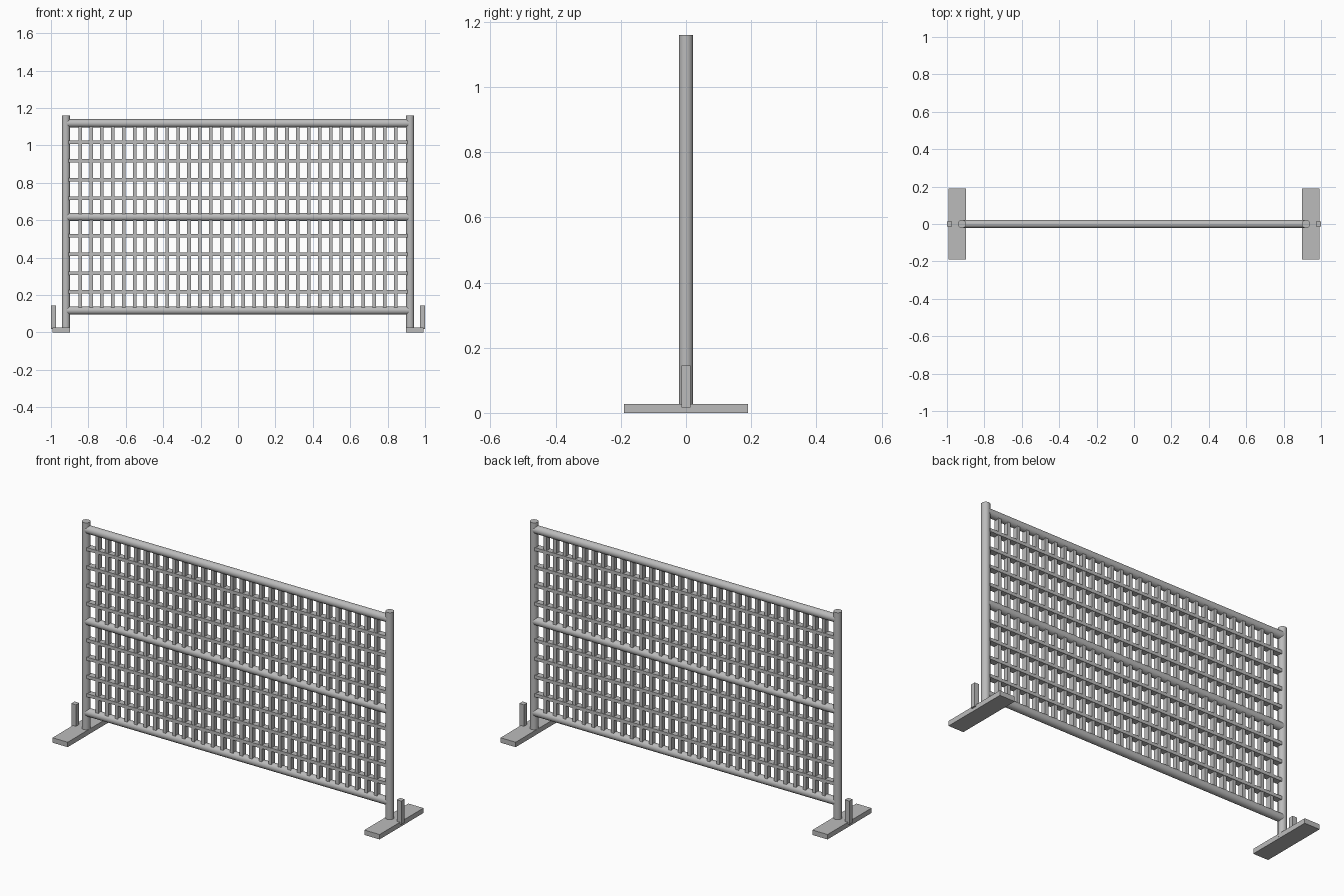
import bpy
import math

if "Cube" in bpy.data.objects:
    bpy.data.objects.remove(bpy.data.objects["Cube"])

steel = bpy.data.materials.new("grey_steel")
steel.diffuse_color = (0.5, 0.5, 0.5, 1)
steel.use_nodes = True
steel.node_tree.nodes["Principled BSDF"].inputs["Base Color"].default_value = steel.diffuse_color


def finish(name):
    obj = bpy.context.object
    obj.name = name
    obj.data.materials.append(steel)
    return obj


def box(name, center, size):
    bpy.ops.mesh.primitive_cube_add(size=1, location=center)
    obj = finish(name)
    obj.scale = size
    bpy.ops.object.transform_apply(location=False, rotation=False, scale=True)
    return obj


def tube(name, center, radius, length, along_x=False):
    rot = (0, math.pi / 2, 0) if along_x else (0, 0, 0)
    bpy.ops.mesh.primitive_cylinder_add(vertices=16, radius=radius, depth=length,
                                        location=center, rotation=rot)
    obj = finish(name)
    bpy.ops.object.shade_smooth_by_angle(angle=math.radians(40))
    return obj


# End posts, flat feet and short locking pins
for side, s in (("left", -1), ("right", 1)):
    tube(f"{side}_post", (s * 0.92, 0, 0.585), 0.022, 1.15)
    box(f"{side}_foot", (s * 0.945, 0, 0.0135), (0.092, 0.38, 0.027))
    box(f"{side}_pin", (s * 0.986, 0, 0.081), (0.028, 0.028, 0.128))

# Three round rails
for name, z in (("bottom_rail", 0.117), ("middle_rail", 0.617), ("top_rail", 1.118)):
    tube(name, (0, 0, z), 0.022, 1.83, along_x=True)

# Upright mesh bars
for i in range(30):
    box(f"upright_bar_{i + 1}", ((i - 14.5) * 0.0582, 0, 0.617), (0.019, 0.028, 1.0))

# Level mesh bars, four in each panel
for base in (0.117, 0.617):
    for k in range(1, 5):
        box("level_bar", (0, 0, base + 0.1 * k), (1.81, 0.034, 0.018))
